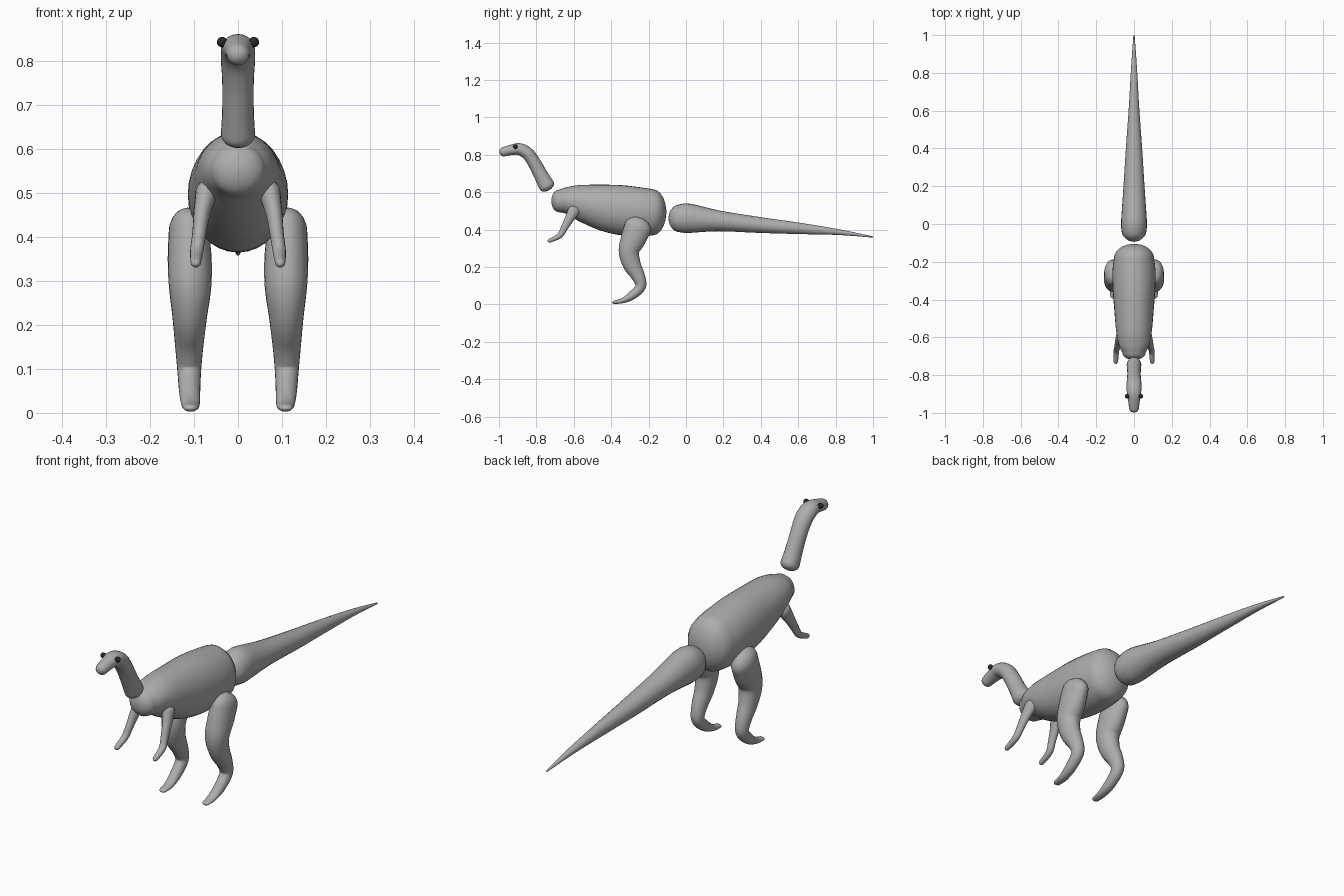
import bpy, bmesh, math
from mathutils import Vector

cube = bpy.data.objects.get("Cube")
if cube:
    bpy.data.objects.remove(cube, do_unlink=True)


def material(name, value):
    m = bpy.data.materials.new(name)
    m.use_nodes = True
    m.diffuse_color = (value, value, value, 1)
    m.node_tree.nodes["Principled BSDF"].inputs["Base Color"].default_value = (value, value, value, 1)
    return m


SKIN = material("grey skin", 0.42)
EYE = material("dark eye", 0.02)


def finish(name, bm, mat):
    bmesh.ops.recalc_face_normals(bm, faces=bm.faces)
    for f in bm.faces:
        f.smooth = True
    mesh = bpy.data.meshes.new(name)
    bm.to_mesh(mesh)
    bm.free()
    mesh.materials.append(mat)
    obj = bpy.data.objects.new(name, mesh)
    bpy.context.collection.objects.link(obj)
    return obj


def spline(pts, t):
    """Catmull-Rom through stations of (x, y, z, side radius, depth radius)."""
    i = min(int(t), len(pts) - 2)
    u = t - i
    a, b, c, d = pts[max(i - 1, 0)], pts[i], pts[i + 1], pts[min(i + 2, len(pts) - 1)]
    return [q + u / 2 * (r - p + u * (2 * p - 5 * q + 4 * r - s + u * (3 * (q - r) + s - p)))
            for p, q, r, s in zip(a, b, c, d)]


def limb(name, pts, start_cap, end_cap, upright=False, mirror=1, sides=24, steps=5):
    """Tube swept along the stations with domed ends."""
    bm = bmesh.new()
    count = (len(pts) - 1) * steps
    line = [spline(pts, k / steps) for k in range(count + 1)]
    centres = [Vector(p[:3]) for p in line]
    frames = []
    for k, p in enumerate(line):
        tangent = (centres[min(k + 1, count)] - centres[max(k - 1, 0)]).normalized()
        if upright:
            tangent = Vector((0, math.copysign(1, tangent.y), 0))
        frames.append((centres[k], tangent, p[3], p[4]))

    # Shrinking rings that close each end
    def dome(frame, length):
        c, t, rx, rd = frame
        out = []
        for k in range(1, 6):
            a = k * math.pi / 2 / 5.2
            out.append((c + t * length * math.sin(a), t, rx * math.cos(a), rd * math.cos(a)))
        return out

    frames = dome(frames[0], -start_cap)[::-1] + frames + dome(frames[-1], end_cap)
    rings = []
    for c, t, rx, rd in frames:
        depth = t.cross(Vector((1, 0, 0))).normalized()
        side = depth.cross(t)
        ring = []
        for k in range(sides):
            a = k * math.tau / sides
            v = c + side * rx * math.cos(a) + depth * rd * math.sin(a)
            ring.append(bm.verts.new((v.x * mirror, v.y, v.z)))
        rings.append(ring)
    for r, s in zip(rings, rings[1:]):
        for k in range(sides):
            n = (k + 1) % sides
            bm.faces.new((r[k], r[n], s[n], s[k]))
    bm.faces.new(rings[0])
    bm.faces.new(rings[-1])
    return finish(name, bm, SKIN)


# Barrel-shaped torso, deepest over the hips
limb("torso", [
    (0, -.68, .553, .062, .060), (0, -.64, .555, .080, .071),
    (0, -.57, .541, .094, .097), (0, -.46, .518, .104, .122),
    (0, -.35, .504, .112, .134), (0, -.25, .496, .114, .131),
    (0, -.18, .493, .106, .124)], .04, .075, upright=True, sides=32)

# Neck bending forward into the snout
limb("neck_and_head", [
    (0, -.745, .635, .039, .043), (0, -.775, .69, .036, .038),
    (0, -.81, .755, .036, .035), (0, -.845, .805, .039, .034),
    (0, -.89, .83, .038, .032), (0, -.935, .826, .031, .028),
    (0, -.975, .816, .026, .025)], .028, .023)

# Long tapering tail
limb("tail", [
    (0, -.03, .46, .067, .075), (0, .02, .46, .068, .078),
    (0, .18, .446, .057, .055), (0, .40, .424, .043, .042),
    (0, .61, .406, .028, .030), (0, .82, .386, .016, .015),
    (0, .99, .362, .004, .004)], .064, .01)

for label, m in (("left", 1), ("right", -1)):
    # Bent leg with a forward-pointing foot
    limb(label + "_leg", [
        (.112, -.258, .41, .046, .072), (.11, -.282, .35, .050, .067),
        (.109, -.305, .285, .048, .055), (.11, -.29, .215, .039, .048),
        (.111, -.255, .15, .032, .036), (.111, -.243, .095, .027, .028),
        (.11, -.29, .047, .024, .023), (.108, -.34, .02, .021, .014),
        (.108, -.38, .012, .017, .009)], .055, .015, mirror=m)
    # Small forearm
    limb(label + "_arm", [
        (.072, -.60, .50, .025, .032), (.082, -.625, .455, .019, .024),
        (.088, -.65, .41, .016, .019), (.094, -.675, .368, .015, .015),
        (.096, -.725, .343, .012, .011)], .03, .016, mirror=m, sides=16)
    # Round eye
    bm = bmesh.new()
    bmesh.ops.create_uvsphere(bm, u_segments=16, v_segments=10, radius=.012)
    bmesh.ops.translate(bm, verts=bm.verts, vec=(.036 * m, -.912, .844))
    finish(label + "_eye", bm, EYE)
